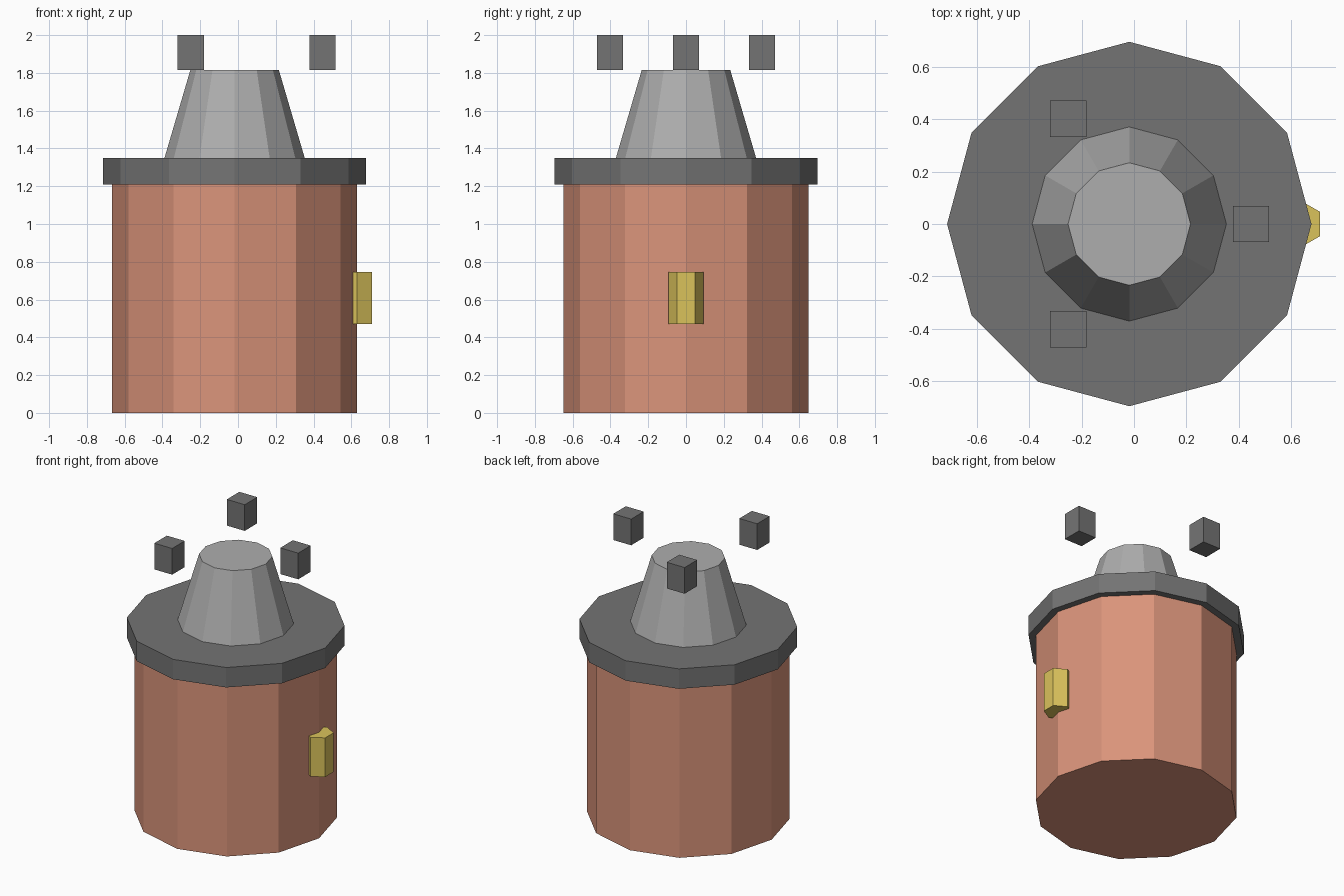
import bpy, math

if "Cube" in bpy.data.objects:
    bpy.data.objects.remove(bpy.data.objects["Cube"])

CX = -0.018  # axis of the round parts


def material(name, rgb):
    m = bpy.data.materials.new(name)
    m.diffuse_color = (*rgb, 1)
    m.use_nodes = True
    m.node_tree.nodes["Principled BSDF"].inputs["Base Color"].default_value = m.diffuse_color
    return m


copper = material("copper", (0.70, 0.295, 0.195))
dark_grey = material("dark grey", (0.175, 0.175, 0.175))
light_grey = material("light grey", (0.42, 0.42, 0.42))
brass = material("brass", (0.70, 0.54, 0.105))


def finish(name, mat):
    ob = bpy.context.object
    ob.name = name
    ob.data.materials.append(mat)
    return ob


def prism(name, mat, sides, r1, r2, z0, z1, x=CX, turn=0.0):
    """Flat-sided upright prism or frustum with its first corner on +x."""
    bpy.ops.mesh.primitive_cone_add(
        vertices=sides, radius1=r1, radius2=r2, depth=z1 - z0,
        location=(x, 0, (z0 + z1) / 2),
        rotation=(0, 0, turn))
    return finish(name, mat)


# Stacked twelve-sided body, lid and funnel
prism("body", copper, 12, 0.648, 0.648, 0.0, 1.21)
prism("lid", dark_grey, 12, 0.696, 0.696, 1.21, 1.35)
prism("funnel", light_grey, 12, 0.371, 0.234, 1.35, 1.816)

# Six-sided handle half sunk into the right side, flat face outward
prism("handle", brass, 6, 0.093, 0.093, 0.47, 0.745, x=0.63)

# Three floating blocks around the funnel top
for i in range(3):
    a = math.radians(120 * i)
    bpy.ops.mesh.primitive_cube_add(
        size=1, location=(CX + 0.465 * math.cos(a), 0.465 * math.sin(a), 1.908))
    bpy.context.object.scale = (0.139, 0.139, 0.184)
    finish(f"block_{i + 1}", dark_grey)
